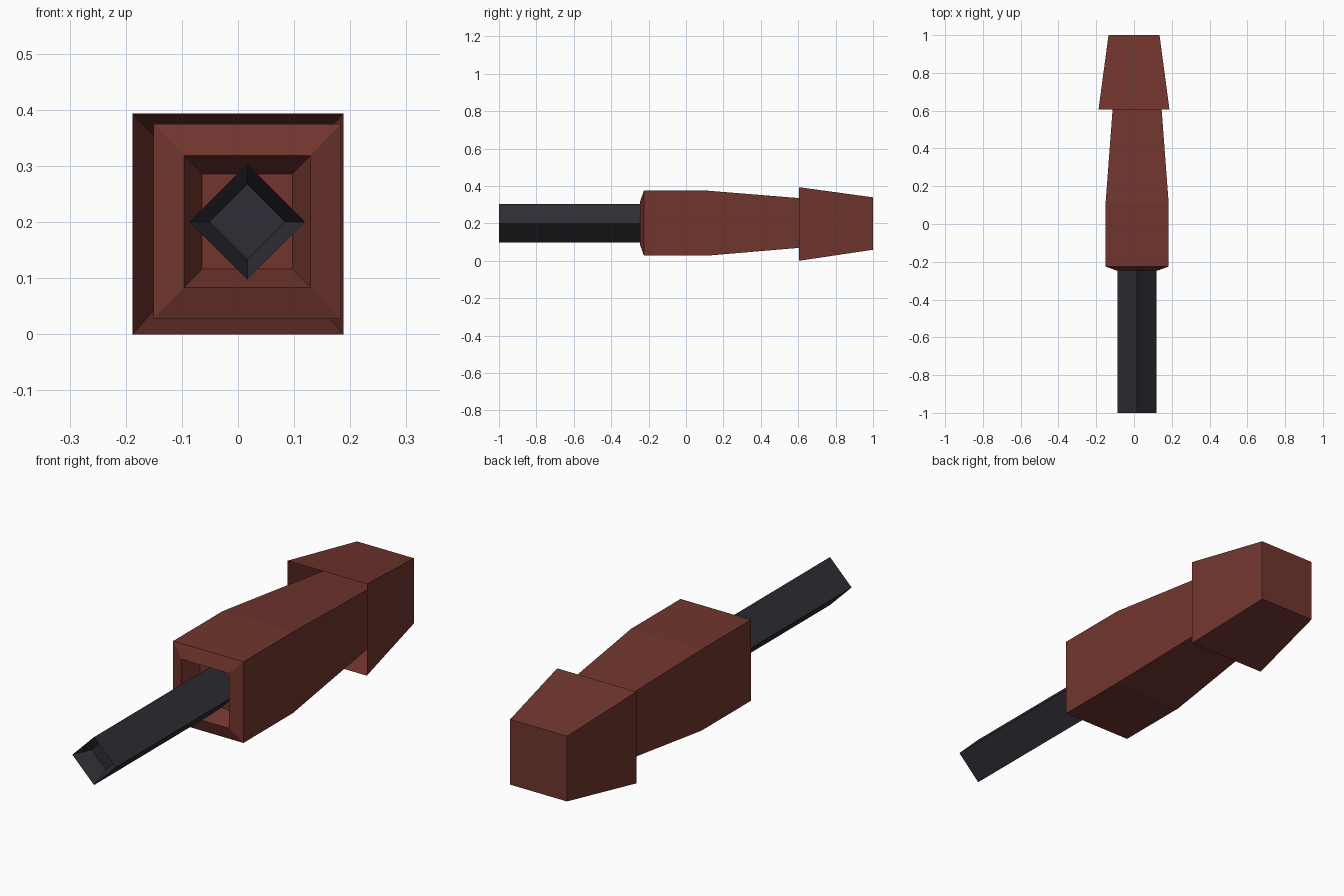
import bpy
from math import sqrt

if "Cube" in bpy.data.objects:
    bpy.data.objects.remove(bpy.data.objects["Cube"])


def material(name, rgb):
    m = bpy.data.materials.new(name)
    m.diffuse_color = (*rgb, 1)
    m.use_nodes = True
    m.node_tree.nodes["Principled BSDF"].inputs["Base Color"].default_value = m.diffuse_color
    return m


def loft(name, rings, mat, cx=0.0, diamond=False, cap_start=True, cap_end=True):
    """Skin four-sided sections given as (y, half width, half height, centre z)."""
    corners = [(-1, 0), (0, -1), (1, 0), (0, 1)] if diamond else [(-1, -1), (1, -1), (1, 1), (-1, 1)]
    verts = [(cx + sx * hx, y, cz + sz * hz) for y, hx, hz, cz in rings for sx, sz in corners]
    faces = []
    for r in range(len(rings) - 1):
        for k in range(4):
            a, b = r * 4 + k, r * 4 + (k + 1) % 4
            faces.append((a, a + 4, b + 4, b)[::-1])
    if cap_start:
        faces.append((0, 1, 2, 3))
    if cap_end:
        n = len(verts)
        faces.append((n - 1, n - 2, n - 3, n - 4))
    mesh = bpy.data.meshes.new(name)
    mesh.from_pydata(verts, [], faces)
    mesh.materials.append(mat)
    obj = bpy.data.objects.new(name, mesh)
    bpy.context.collection.objects.link(obj)
    return obj


red = material("dark_red", (0.165, 0.036, 0.027))
black = material("dark_metal", (0.027, 0.027, 0.035))
AXIS = 0.0165

# Handle: recessed socket, bevelled lip, straight grip, then a taper into the pommel
loft("handle", [(-0.165, 0.081, 0.085, 0.201), (-0.245, 0.113, 0.118, 0.201),
                (-0.225, 0.167, 0.174, 0.201), (0.11, 0.167, 0.174, 0.201),
                (0.605, 0.130, 0.133, 0.202), (0.75, 0.119, 0.121, 0.202)], red, AXIS)

# Pommel: flared shell, open toward the handle
loft("pommel", [(0.605, 0.188, 0.1965, 0.1965), (1.0, 0.135, 0.140, 0.199)], red, cap_start=False)

# Rod: diamond section with a shallow tapered bore at the tip
loft("rod", [(-0.92, 0.067, 0.067, 0.2005), (-1.0, 0.103, 0.103, 0.2005),
             (-0.165, 0.103, 0.103, 0.2005)], black, AXIS, diamond=True)
